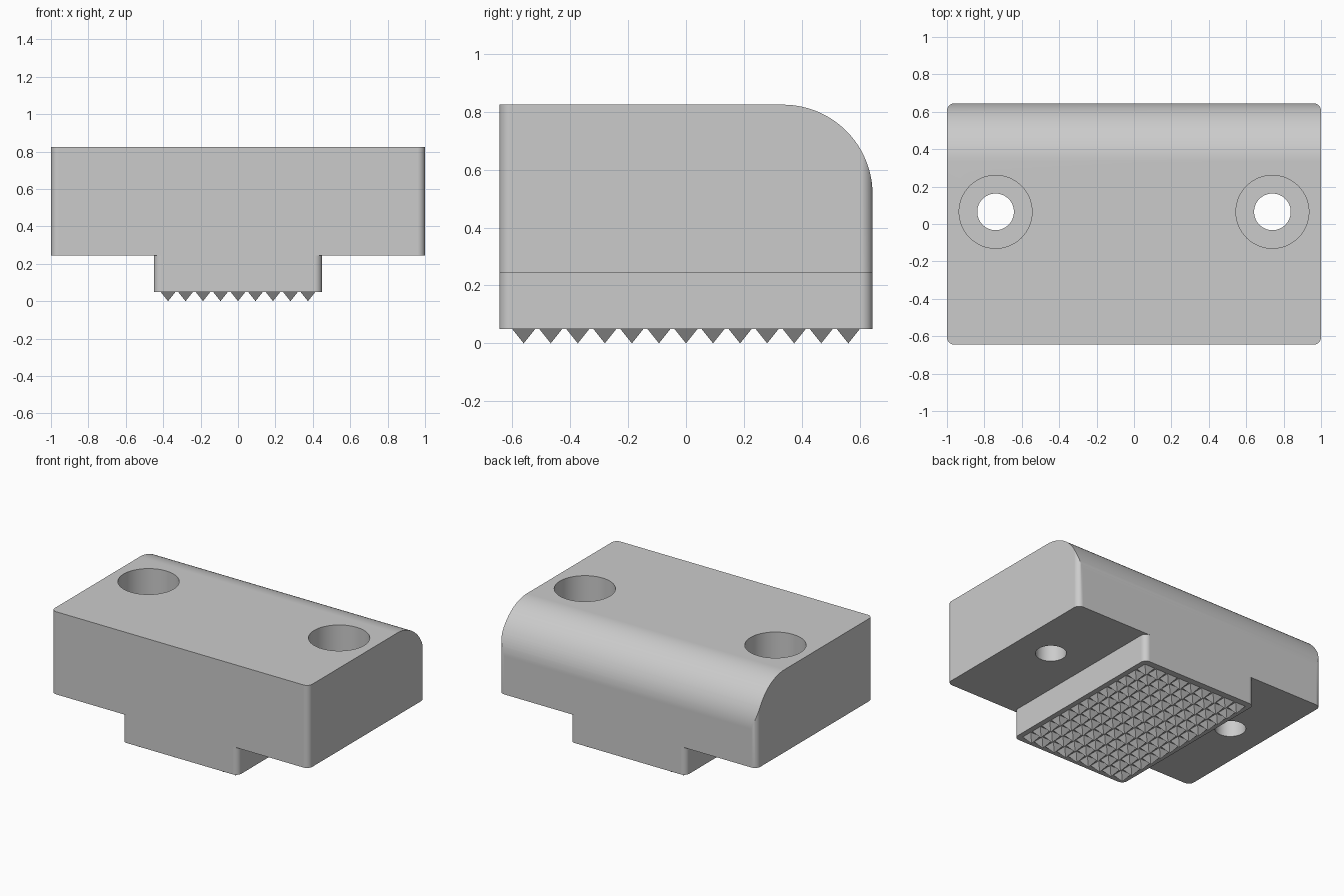
import bpy, bmesh
from math import sin, cos, pi, sqrt, radians
from mathutils import Matrix, Vector

HALF_Y = 0.645
CORNER = 0.04
BODY_BOTTOM, BODY_TOP = 0.245, 0.825
FOOT_BOTTOM = 0.05

cube = bpy.data.objects.get("Cube")
if cube:
    bpy.data.objects.remove(cube, do_unlink=True)

steel = bpy.data.materials.new("plain_grey")
steel.use_nodes = True
grey = (0.6, 0.6, 0.6, 1)
steel.diffuse_color = grey
steel.node_tree.nodes["Principled BSDF"].inputs["Base Color"].default_value = grey


def make_object(name, bm):
    bmesh.ops.recalc_face_normals(bm, faces=bm.faces)
    mesh = bpy.data.meshes.new(name)
    bm.to_mesh(mesh)
    bm.free()
    mesh.materials.append(steel)
    obj = bpy.data.objects.new(name, mesh)
    bpy.context.collection.objects.link(obj)
    return obj


def prism(name, points, offset):
    """Extrude a closed outline along a vector."""
    bm = bmesh.new()
    face = bm.faces.new([bm.verts.new(p) for p in points])
    grown = bmesh.ops.extrude_face_region(bm, geom=[face], use_keep_orig=True)
    verts = [v for v in grown["geom"] if isinstance(v, bmesh.types.BMVert)]
    bmesh.ops.translate(bm, verts=verts, vec=Vector(offset))
    return make_object(name, bm)


def arc(cx, cy, r, start, steps):
    """Quarter circle, counter-clockwise from the start angle."""
    angles = [start + pi / 2 * i / steps for i in range(steps + 1)]
    return [(cx + r * cos(a), cy + r * sin(a)) for a in angles]


def rounded_block(name, half_x, z0, z1):
    x, y = half_x - CORNER, HALF_Y - CORNER
    outline = []
    for i, (sx, sy) in enumerate([(1, 1), (-1, 1), (-1, -1), (1, -1)]):
        outline += arc(sx * x, sy * y, CORNER, i * pi / 2, 8)
    return prism(name, [(px, py, z0) for px, py in outline], (0, 0, z1 - z0))


def cylinder(name, x, y, r, z0, z1):
    bm = bmesh.new()
    bmesh.ops.create_cone(bm, cap_ends=True, segments=64, radius1=r, radius2=r,
                          depth=z1 - z0,
                          matrix=Matrix.Translation((x, y, (z0 + z1) / 2)))
    return make_object(name, bm)


def boolean(obj, tool, operation):
    mod = obj.modifiers.new(operation.lower(), 'BOOLEAN')
    mod.operation = operation
    mod.solver = 'EXACT'
    mod.object = tool
    tool.hide_render = True
    tool.hide_viewport = True


# Jaw body with a large rounding along its upper back edge
body = rounded_block("jaw_body", 1.0, BODY_BOTTOM, BODY_TOP)
R = 0.31
side = [(-0.8, 0.1), (HALF_Y, 0.1)]
side += arc(HALF_Y - R, BODY_TOP - R, R, 0, 24) + [(-0.8, BODY_TOP)]
helpers = [prism("back_rounding_cutter", [(-1.2, y, z) for y, z in side], (2.4, 0, 0))]
boolean(body, helpers[0], 'INTERSECT')

# Narrow foot below the body
foot = rounded_block("foot_block", 0.45, FOOT_BOTTOM, BODY_BOTTOM)
helpers.append(foot)
boolean(body, foot, 'UNION')

# Counterbored screw holes
for label, sx in (("left", 1), ("right", -1)):
    for part, r, z0 in (("bore", 0.098, 0.1), ("counterbore", 0.195, 0.44)):
        tool = cylinder(f"{label}_{part}_cutter", sx * 0.74, 0.065, r, z0, 1.0)
        helpers.append(tool)
        boolean(body, tool, 'DIFFERENCE')

# Bake the cuts, merge flat faces and drop the helpers
bpy.context.view_layer.update()
graph = bpy.context.evaluated_depsgraph_get()
baked = bpy.data.meshes.new_from_object(body.evaluated_get(graph))
body.modifiers.clear()
body.data = baked
bm = bmesh.new()
bm.from_mesh(baked)
bmesh.ops.remove_doubles(bm, verts=bm.verts, dist=0.00005)
bmesh.ops.dissolve_limit(bm, angle_limit=radians(0.5), verts=bm.verts, edges=bm.edges)
for face in bm.faces:
    face.material_index = 0
bm.to_mesh(baked)
bm.free()
baked.materials.clear()
baked.materials.append(steel)
for tool in helpers:
    bpy.data.objects.remove(tool, do_unlink=True)

bpy.ops.object.select_all(action='DESELECT')
body.select_set(True)
bpy.context.view_layer.objects.active = body
bpy.ops.object.shade_smooth_by_angle(angle=radians(30))
weighted = body.modifiers.new("clean_shading", 'WEIGHTED_NORMAL')
weighted.keep_sharp = True

# Grid of pyramid teeth under the foot
PITCH, TOOTH = 0.0935, 0.08
bm = bmesh.new()
for i in range(-4, 5):
    for j in range(-6, 7):
        place = Matrix.Translation((i * PITCH, j * PITCH, FOOT_BOTTOM / 2))
        turn = Matrix.Rotation(pi, 4, 'X') @ Matrix.Rotation(pi / 4, 4, 'Z')
        bmesh.ops.create_cone(bm, cap_ends=True, segments=4,
                              radius1=TOOTH / sqrt(2), radius2=0,
                              depth=FOOT_BOTTOM, matrix=place @ turn)
bmesh.ops.remove_doubles(bm, verts=bm.verts, dist=0.0001)
make_object("grip_teeth", bm)
